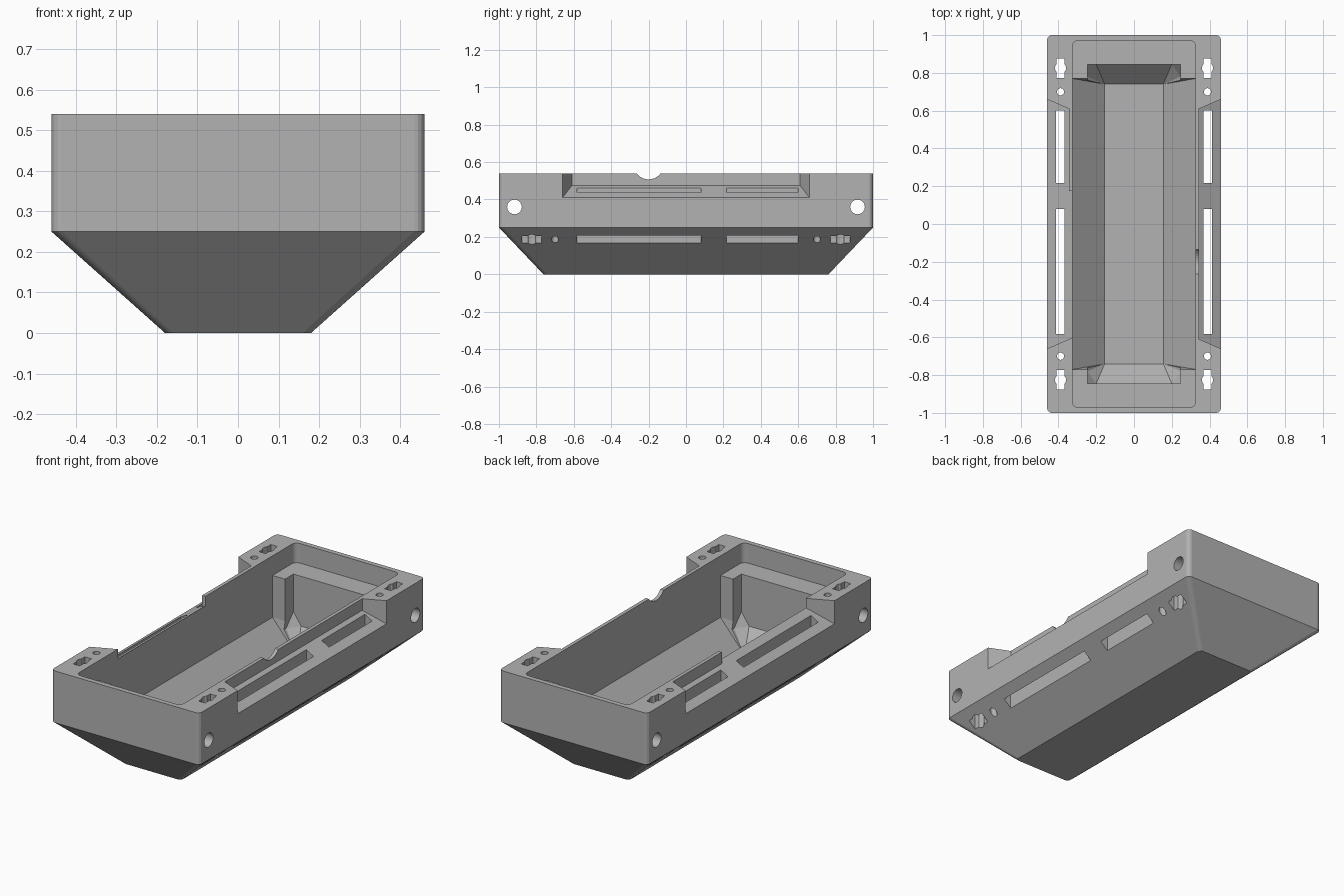
import bpy, bmesh
from math import cos, sin, pi
from mathutils import Vector

if "Cube" in bpy.data.objects:
    bpy.data.objects.remove(bpy.data.objects["Cube"])

grey = bpy.data.materials.new("warm_grey_plastic")
grey.use_nodes = True
colour = (0.45, 0.45, 0.45, 1)
grey.diffuse_color = colour
grey.node_tree.nodes["Principled BSDF"].inputs["Base Color"].default_value = colour

H = 0.54          # rim height
FLOOR = 0.04      # inside floor height
LEDGE = 0.43      # end ledge height
IN_X = 0.325      # inside half width


def hull(name, points):
    """Convex solid around the points, with flat faces merged."""
    bm = bmesh.new()
    for p in points:
        bm.verts.new(p)
    bmesh.ops.convex_hull(bm, input=bm.verts)
    bmesh.ops.dissolve_limit(bm, angle_limit=0.002, verts=bm.verts, edges=bm.edges)
    bmesh.ops.recalc_face_normals(bm, faces=bm.faces)
    mesh = bpy.data.meshes.new(name)
    bm.to_mesh(mesh)
    bm.free()
    mesh.materials.append(grey)
    obj = bpy.data.objects.new(name, mesh)
    bpy.context.collection.objects.link(obj)
    return obj


def ring(hx, hy, z, r=0.0, steps=4):
    """Rounded rectangle outline, or a plain one when r is zero."""
    pts = []
    for i, (sx, sy) in enumerate([(1, 1), (-1, 1), (-1, -1), (1, -1)]):
        for k in range(steps + 1 if r else 1):
            a = pi / 2 * (i + k / steps)
            pts.append((sx * (hx - r) + r * cos(a), sy * (hy - r) + r * sin(a), z))
    return pts


def box(name, x, y, z):
    return hull(name, [(a, b, c) for a in x for b in y for c in z])


def rod(name, axis, centre, r, start, end, sides=24):
    """Cylinder along x or z."""
    pts = []
    for i in range(sides):
        u, v = r * cos(2 * pi * i / sides), r * sin(2 * pi * i / sides)
        for t in (start, end):
            if axis == "x":
                pts.append((t, centre[0] + u, centre[1] + v))
            else:
                pts.append((centre[0] + u, centre[1] + v, t))
    return hull(name, pts)


def recess(name, side, x_in, y_limit=None):
    """Sloped side cutout with splayed ends."""
    pts = []
    for x in (x_in, 0.5):
        depth = 0.46 - x
        hy = 0.66 - 0.435 * depth
        for y in (-hy, hy if y_limit is None else y_limit):
            pts += [(side * x, y, 0.41 + 0.565 * depth), (side * x, y, 0.7)]
    return hull(name, pts)


# Tray body with tapered underside
tray = hull("tray_body", ring(0.18, 0.762, 0, 0.02) + ring(0.46, 1, 0.25, 0.025)
            + ring(0.46, 1, H, 0.025))

cutters = [
    # Hollow interior and the shallow end ledges
    hull("ledge_cutter", ring(IN_X, 0.972, LEDGE, 0.03) + ring(IN_X, 0.972, 0.7, 0.03)),
    hull("tub_cutter", ring(0.155, 0.74, FLOOR) + ring(IN_X, 0.77, 0.195)
         + ring(IN_X, 0.77, 0.5)),
    # Narrow alcoves running under both ends
    hull("alcove_cutter", ring(0.155, 0.74, FLOOR) + ring(0.2, 0.845, 0.15)
         + ring(0.247, 0.845, 0.22) + ring(0.247, 0.78, 0.15) + ring(0.247, 0.845, 0.52)),
    # Side cutouts
    recess("left_recess_cutter", 1, 0.345),
    recess("right_recess_cutter", -1, 0.345),
    recess("right_low_rim_cutter", -1, 0.29, 0.175),
    # Half round notch in the thin rim
    rod("rim_notch_cutter", "x", (-0.2, 0.5875), 0.08, 0.28, 0.42, 32),
]

# Strap slots, round holes and keyed holes down both sides
for s in (-1, 1):
    for y in ((-0.583, 0.08), (0.217, 0.6)):
        cutters.append(box("slot_cutter", (s * 0.368, s * 0.413), y, (-0.1, 0.7)))
    for e in (-1, 1):
        cutters.append(rod("round_hole_cutter", "z", (s * 0.389, e * 0.7), 0.019, -0.1, 0.7))
        cutters.append(box("keyed_slot_cutter", (s * 0.369, s * 0.41),
                           (e * 0.773, e * 0.877), (-0.1, 0.7)))
        cutters.append(rod("keyed_hole_cutter", "z", (s * 0.389, e * 0.825), 0.03, -0.1, 0.7, 12))

# Cross holes through the ends
for e in (-1, 1):
    cutters.append(rod("cross_hole_cutter", "x", (e * 0.917, 0.36), 0.039, -0.6, 0.6, 32))

# Apply the cuts
bpy.context.view_layer.objects.active = tray
for c in cutters:
    c.hide_render = True
    mod = tray.modifiers.new(c.name, "BOOLEAN")
    mod.operation = "DIFFERENCE"
    mod.solver = "EXACT"
    mod.object = c
    bpy.ops.object.modifier_apply(modifier=mod.name)
for c in cutters:
    bpy.data.objects.remove(c)
